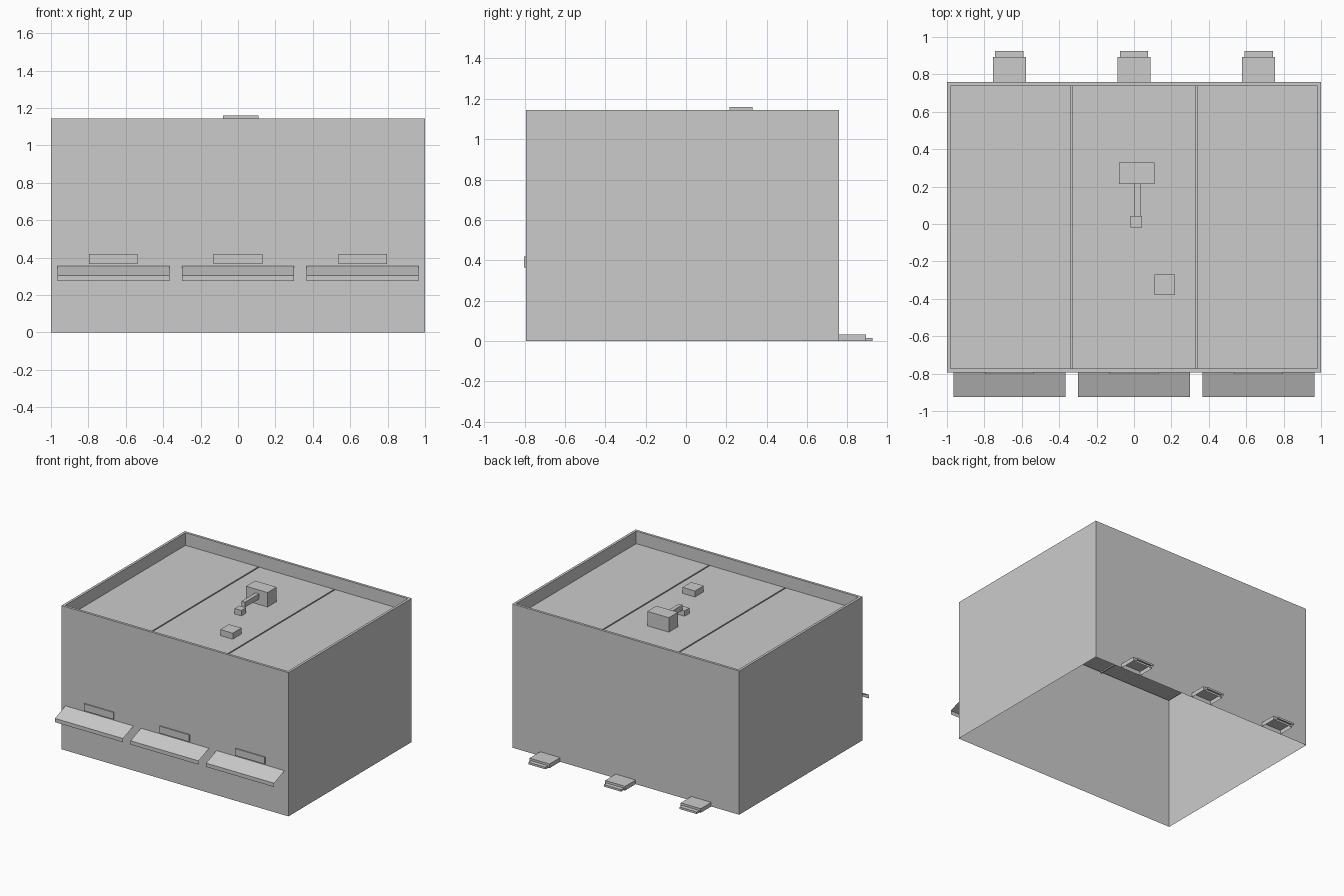
import bpy
import bmesh

cube = bpy.data.objects.get("Cube")
if cube:
    bpy.data.objects.remove(cube, do_unlink=True)

GREY = (0.6, 0.6, 0.6, 1)
grey = bpy.data.materials.new("plain grey")
grey.use_nodes = True
grey.diffuse_color = GREY
grey.node_tree.nodes["Principled BSDF"].inputs["Base Color"].default_value = GREY

FRONT, BACK = -0.793, 0.759
TOP, ROOF, RIM = 1.145, 1.045, 0.02


def finish(name, bm):
    mesh = bpy.data.meshes.new(name)
    bm.to_mesh(mesh)
    bm.free()
    mesh.materials.append(grey)
    obj = bpy.data.objects.new(name, mesh)
    bpy.context.collection.objects.link(obj)
    return obj


def ring(bm, inset, z):
    x = 1 - inset
    y0, y1 = FRONT + inset, BACK - inset
    return [bm.verts.new((*p, z)) for p in ((-x, y0), (x, y0), (x, y1), (-x, y1))]


def box(name, x, y, z, open_sides=()):
    """Box from (min, max) ranges; faces pointing along open_sides are left out."""
    bm = bmesh.new()
    bmesh.ops.create_cube(bm, size=1)
    for v in bm.verts:
        v.co = [r[0] if c < 0 else r[1] for c, r in zip(v.co, (x, y, z))]
    bm.normal_update()
    gone = [f for f in bm.faces
            if any(f.normal.dot(d) > 0.9 for d in open_sides)]
    bmesh.ops.delete(bm, geom=gone, context='FACES')
    return finish(name, bm)


# Walls: outer shell, parapet rim and inner parapet, open underneath
bm = bmesh.new()
rings = [ring(bm, 0, 0), ring(bm, 0, TOP), ring(bm, RIM, TOP), ring(bm, RIM, ROOF)]
for a, b in zip(rings, rings[1:]):
    for i in range(4):
        j = (i + 1) % 4
        bm.faces.new((a[i], a[j], b[j], b[i]))
finish("walls", bm)

# Roof: three panels with narrow sunken seams between them
bm = bmesh.new()
inner = 1 - RIM
seam, depth = (0.33, 0.34), 0.01
profile = [(-inner, ROOF)]
for a, b in ((-seam[1], -seam[0]), seam):
    profile += [(a, ROOF), (a, ROOF - depth), (b, ROOF - depth), (b, ROOF)]
profile.append((inner, ROOF))
rows = [[bm.verts.new((x, y, z)) for x, z in profile]
        for y in (FRONT + RIM, BACK - RIM)]
for i in range(len(profile) - 1):
    bm.faces.new((rows[0][i], rows[0][i + 1], rows[1][i + 1], rows[1][i]))
finish("roof", bm)

# Roof equipment
box("roof_unit", (-0.08, 0.11), (0.215, 0.33), (ROOF, 1.16))
box("roof_duct", (0.003, 0.034), (0.04, 0.215), (1.088, 1.13))
box("duct_outlet", (-0.018, 0.042), (-0.018, 0.042), (ROOF, 1.088))
box("roof_hatch", (0.11, 0.22), (-0.38, -0.27), (ROOF, 1.093))

DOWN, INWARD = (0, 0, -1), (0, -1, 0)
for side, cx in (("right", -0.666), ("middle", 0), ("left", 0.666)):
    # Awning sheet with a hanging lip
    bm = bmesh.new()
    path = ((FRONT, 0.355), (-0.924, 0.305), (-0.924, 0.275))
    edges = [[bm.verts.new((cx + s * 0.3, y, z)) for s in (-1, 1)] for y, z in path]
    for a, b in zip(edges, edges[1:]):
        bm.faces.new((b[0], b[1], a[1], a[0]))
    finish(f"{side}_awning", bm)

    # Blank sign plate above the awning
    box(f"{side}_sign_plate", (cx - 0.13, cx + 0.13), (FRONT - 0.009, FRONT), (0.365, 0.42))

    # Hollow back steps
    box(f"{side}_upper_step", (cx - 0.088, cx + 0.088), (BACK, 0.892), (0, 0.033),
        (DOWN, INWARD))
    box(f"{side}_lower_step", (cx - 0.076, cx + 0.076), (0.892, 0.925), (0, 0.016),
        (DOWN, INWARD))
